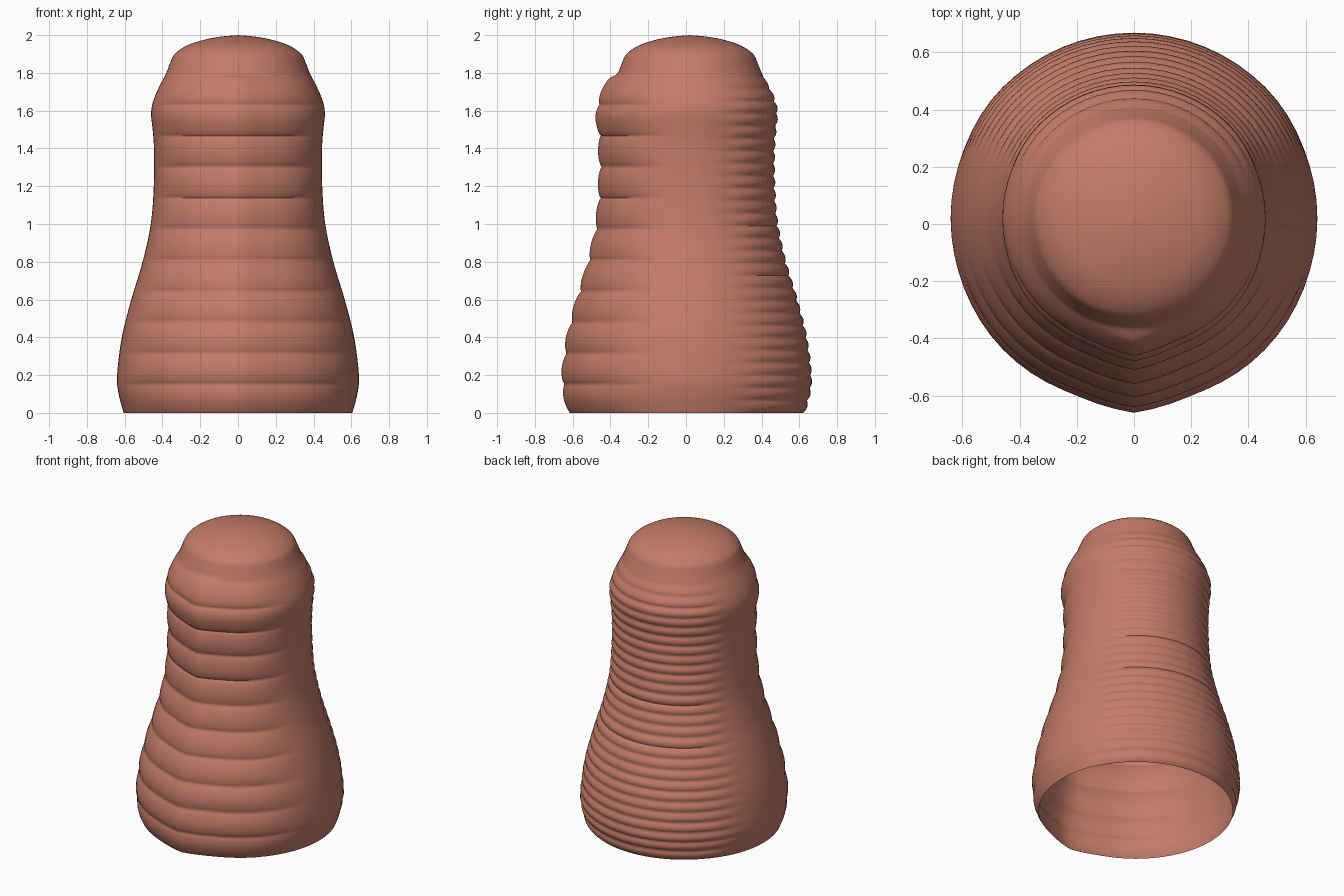
import bpy
import math
from mathutils import Vector

cube = bpy.data.objects.get("Cube")
if cube:
    bpy.data.objects.remove(cube, do_unlink=True)

SIDES = 64
CENTRE_Y = 0.02        # body axis sits slightly behind the origin
FRONT_PITCH = 0.1645   # height of one belly plate
BACK_PITCH = 0.066     # height of one back ring
KEEL_TOP = 1.785

# Outline of the body: radius, height
PROFILE = [(.605, 0), (.632, .1), (.64, .2), (.615, .4), (.565, .6),
           (.505, .8), (.462, 1), (.446, 1.2), (.445, 1.4), (.452, 1.5),
           (.46, 1.58), (.452, 1.64), (.425, 1.71), (.38, 1.8), (.36, 1.85),
           (.335, 1.9), (.27, 1.945), (.18, 1.975), (.09, 1.992), (0, 2)]


def smooth(a, b, x):
    t = min(max((x - a) / (b - a), 0), 1)
    return t * t * (3 - 2 * t)


def spline(points, step):
    """Catmull-Rom samples through the outline, about one step apart."""
    pts = [Vector(p) for p in points]
    out = []
    for i in range(len(pts) - 1):
        a, b, c, d = (pts[max(i - 1, 0)], pts[i], pts[i + 1],
                      pts[min(i + 2, len(pts) - 1)])
        n = math.ceil((c - b).length / step)
        for k in range(n):
            t = k / n
            out.append(0.5 * (2 * b + (c - a) * t
                              + (2 * a - 5 * b + 4 * c - d) * t ** 2
                              + (3 * b - a - 3 * c + d) * t ** 3))
    return out


def relief(angle, z):
    """Extra radius from belly plates, front keel and back rings."""
    back = math.sin(angle)
    from_front = abs((angle + math.pi / 2 + math.pi) % math.tau - math.pi)
    below_cap = 1 - smooth(KEEL_TOP - 0.015, KEEL_TOP + 0.015, z)
    # Rounded plates with narrow grooves between them
    plate = abs(math.sin(math.pi * (z - 0.15) / FRONT_PITCH)) ** 0.6
    belly = 0.02 * (plate - 0.45) * smooth(0.15, 0.85, -back)
    keel = 0.03 * max(0, 1 - from_front / math.radians(20)) ** 1.2
    # Fine rings around the back
    ring = abs(math.sin(math.pi * z / BACK_PITCH)) ** 0.8
    rear = 0.013 * (ring - 0.4) * smooth(0.3, 0.7, back)
    rear *= 1 - smooth(1.65, 1.85, z)
    return (belly + keel) * below_cap + rear


# Body shell: closed dome on top, open underneath
verts, faces = [], []
rows = spline(PROFILE, 0.011)
for r, z in rows:
    for s in range(SIDES):
        ang = math.tau * s / SIDES
        rad = r + relief(ang, z)
        verts.append((rad * math.cos(ang), CENTRE_Y + rad * math.sin(ang), z))
for i in range(len(rows) - 1):
    for s in range(SIDES):
        a, b = i * SIDES + s, i * SIDES + (s + 1) % SIDES
        faces.append((a, b, b + SIDES, a + SIDES))
tip = len(verts)
verts.append((0, CENTRE_Y, PROFILE[-1][1]))
last = tip - SIDES
faces += [(last + s, last + (s + 1) % SIDES, tip) for s in range(SIDES)]

mesh = bpy.data.meshes.new("ribbed_body")
mesh.from_pydata(verts, [], faces)
body = bpy.data.objects.new("ribbed_body", mesh)
bpy.context.collection.objects.link(body)

# Clay colour
clay = bpy.data.materials.new("terracotta")
clay.use_nodes = True
colour = (0.55, 0.2, 0.14, 1)
clay.diffuse_color = colour
clay.node_tree.nodes["Principled BSDF"].inputs["Base Color"].default_value = colour
mesh.materials.append(clay)

# Soft shading all over
bpy.ops.object.select_all(action='DESELECT')
body.select_set(True)
bpy.context.view_layer.objects.active = body
bpy.ops.object.shade_smooth_by_angle(angle=math.radians(60))
